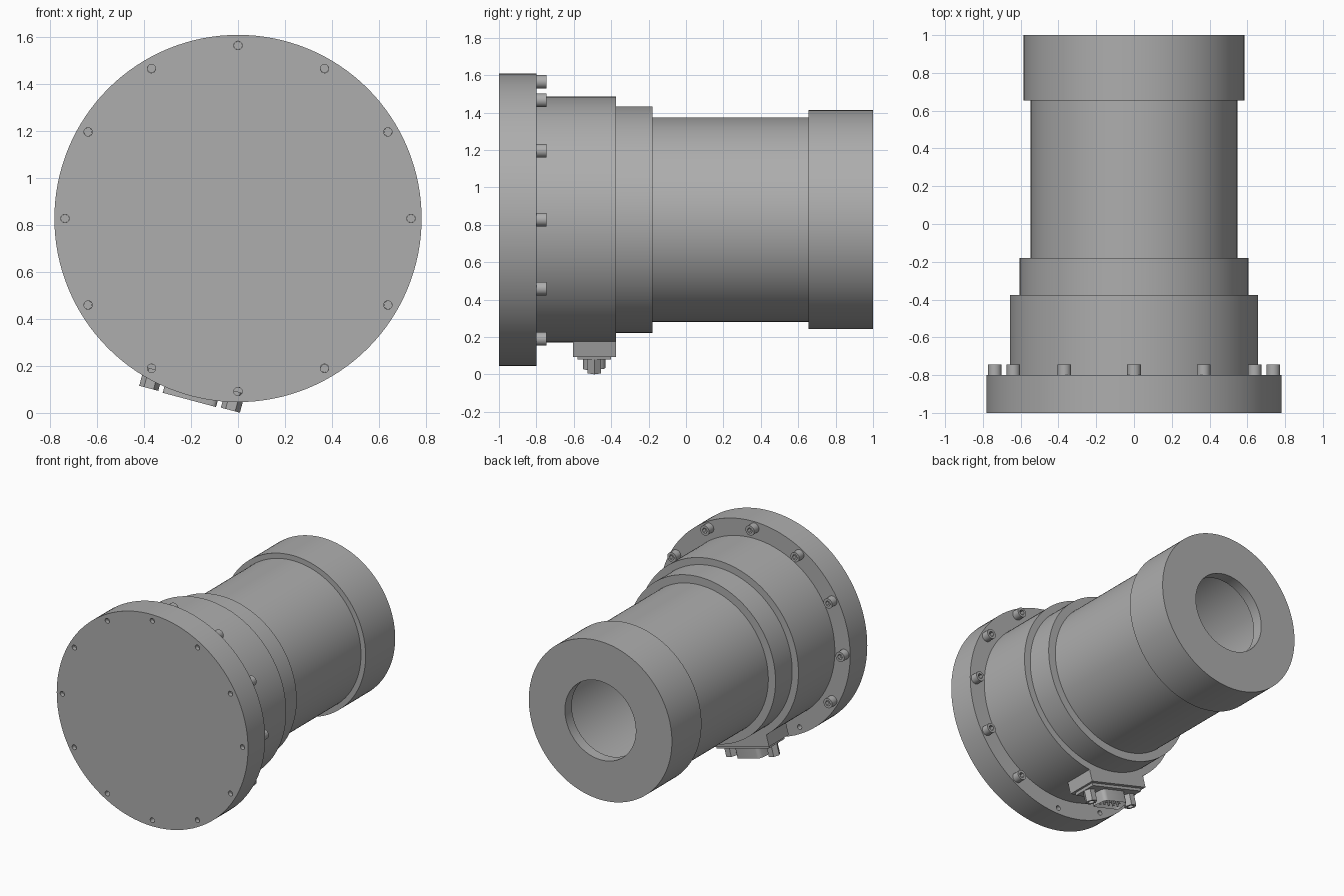
import bpy, bmesh, math
from mathutils import Matrix, Vector

cube = bpy.data.objects.get("Cube")
if cube:
    bpy.data.objects.remove(cube, do_unlink=True)

AXIS_Z = 0.828
GREY = (0.42, 0.42, 0.42, 1)
grey = bpy.data.materials.new("plain grey metal")
grey.use_nodes = True
grey.diffuse_color = GREY
grey.node_tree.nodes["Principled BSDF"].inputs["Base Color"].default_value = GREY

# Local frames: barrel maps local z to +y; connector maps local z to outward radial
BARREL = Matrix.Translation((0, 0, AXIS_Z)) @ Matrix.Rotation(-math.pi / 2, 4, "X")
tilt = math.radians(15)
tangent = Vector((math.cos(tilt), 0, -math.sin(tilt)))
outward = Vector((-math.sin(tilt), 0, -math.cos(tilt)))
along = outward.cross(tangent)
CONNECTOR = Matrix((tangent, along, outward)).transposed().to_4x4()
CONNECTOR.translation = (0, -0.49, AXIS_Z)


def finish(name, bm, frame, smooth=True):
    bmesh.ops.recalc_face_normals(bm, faces=bm.faces)
    bm.transform(frame)
    mesh = bpy.data.meshes.new(name)
    bm.to_mesh(mesh)
    bm.free()
    obj = bpy.data.objects.new(name, mesh)
    bpy.context.collection.objects.link(obj)
    mesh.materials.append(grey)
    if smooth:
        bpy.ops.object.select_all(action="DESELECT")
        obj.select_set(True)
        bpy.context.view_layer.objects.active = obj
        bpy.ops.object.shade_smooth_by_angle(angle=math.radians(30))
    return obj


def lathe(name, profile, closed=False, steps=128):
    """Turn (radius, y) points around the barrel axis."""
    bm = bmesh.new()
    verts = [bm.verts.new((r, 0, y)) for r, y in profile]
    edges = [bm.edges.new(pair) for pair in zip(verts, verts[1:])]
    if closed:
        edges.append(bm.edges.new((verts[-1], verts[0])))
    bmesh.ops.spin(bm, geom=verts + edges, axis=(0, 0, 1), cent=(0, 0, 0),
                   angle=math.tau, steps=steps, use_duplicate=False)
    bmesh.ops.remove_doubles(bm, verts=bm.verts, dist=1e-5)
    return finish(name, bm, BARREL)


def disc(name, radius, y0, y1):
    return lathe(name, [(0, y0), (radius, y0), (radius, y1), (0, y1)])


def add_rod(bm, x, y, radius, z0, z1, sides=24):
    place = Matrix.Translation((x, y, (z0 + z1) / 2))
    bmesh.ops.create_cone(bm, cap_ends=True, segments=sides, radius1=radius,
                          radius2=radius, depth=z1 - z0, matrix=place)


def add_cup(bm, x, y, outer, inner, z0, z1, floor, sides, hole_sides):
    """Rod whose far end has a blind hole; sides are matched ring to ring."""
    n = max(sides, hole_sides)

    def ring(radius, z, count):
        points = []
        for i in range(n):
            a = math.tau * i / n
            sector = math.tau / count
            r = radius * math.cos(sector / 2) / math.cos(a % sector - sector / 2)
            points.append(bm.verts.new((x + r * math.cos(a), y + r * math.sin(a), z)))
        return points

    rings = [ring(outer, z0, sides), ring(outer, z1, sides),
             ring(inner, z1, hole_sides), ring(inner, floor, hole_sides)]
    for a, b in zip(rings, rings[1:]):
        for i in range(n):
            j = (i + 1) % n
            bm.faces.new((a[i], a[j], b[j], b[i]))
    bm.faces.new(rings[0])
    bm.faces.new(rings[-1])


def add_box(bm, half_x, half_y, z0, z1):
    place = Matrix.Translation((0, 0, (z0 + z1) / 2)) @ Matrix.Diagonal(
        (half_x * 2, half_y * 2, z1 - z0, 1))
    bmesh.ops.create_cube(bm, size=1, matrix=place)


# Stepped barrel
flange = disc("front_flange", 0.782, -1, -0.8)
disc("housing", 0.657, -0.8, -0.375)
disc("collar", 0.606, -0.375, -0.18)
lathe("barrel_tube", [(0.547, -0.18), (0.547, 0.655), (0.5, 0.655), (0.5, -0.18)], True)
lathe("rear_cap", [(0.585, 0.655), (0.585, 1), (0.29, 1), (0.29, 0.92),
                   (0.5, 0.92), (0.5, 0.655)], True)

# Bolt circle; the two places beside the connector are left as open holes
holes = bmesh.new()
bolts = bmesh.new()
for i in range(12):
    a = math.tau * i / 12
    x, y = 0.737 * math.cos(a), 0.737 * math.sin(a)
    add_rod(holes, x, y, 0.018, -1.1, -0.7)
    if i not in (3, 4):
        add_cup(bolts, x, y, 0.036, 0.02, -0.8, -0.745, -0.775, 24, 6)
        add_rod(bolts, x, y, 0.0175, -0.97, -0.79)
finish("flange_bolts", bolts, BARREL)
cutter = finish("hole_cutter", holes, BARREL, False)
cutter.hide_render = True
cutter.hide_set(True)
cut = flange.modifiers.new("bolt holes", "BOOLEAN")
cut.object = cutter
cut.solver = "EXACT"
bpy.context.view_layer.objects.active = flange
bpy.ops.object.modifier_apply(modifier=cut.name)
bpy.data.objects.remove(cutter, do_unlink=True)

# Connector base and mounting plate
bm = bmesh.new()
add_box(bm, 0.245, 0.115, 0.55, 0.695)
finish("connector_base", bm, CONNECTOR, False)
bm = bmesh.new()
add_box(bm, 0.222, 0.09, 0.69, 0.715)
finish("connector_plate", bm, CONNECTOR, False)

# Tapered shell with a recessed face
bm = bmesh.new()
outline = [(-0.122, 0.06), (0.122, 0.06), (0.1, -0.06), (-0.1, -0.06)]
base = bm.faces.new([bm.verts.new((x, y, 0.71)) for x, y in outline])
top = bmesh.ops.extrude_face_region(bm, geom=[base])["geom"]
bmesh.ops.translate(bm, vec=(0, 0, 0.09), verts=[v for v in top if isinstance(v, bmesh.types.BMVert)])
corners = [e for e in bm.edges if abs(e.verts[0].co.z - e.verts[1].co.z) > 0.05]
bmesh.ops.bevel(bm, geom=corners, offset=0.025, segments=4, profile=0.5, affect="EDGES")
bmesh.ops.recalc_face_normals(bm, faces=bm.faces)
face = max(bm.faces, key=lambda f: f.calc_center_median().z)
bmesh.ops.inset_region(bm, faces=[face], thickness=0.01)
bmesh.ops.translate(bm, vec=(0, 0, -0.04), verts=face.verts[:])
finish("connector_shell", bm, CONNECTOR)

# Two rows of pins and the two hex standoffs
bm = bmesh.new()
for count, y in ((5, 0.02), (4, -0.02)):
    for i in range(count):
        add_rod(bm, (i - (count - 1) / 2) * 0.04, y, 0.008, 0.755, 0.795, 10)
finish("connector_pins", bm, CONNECTOR)
bm = bmesh.new()
for side in (-1, 1):
    add_cup(bm, side * 0.18, 0, 0.042, 0.022, 0.71, 0.797, 0.75, 6, 24)
finish("hex_standoffs", bm, CONNECTOR)
